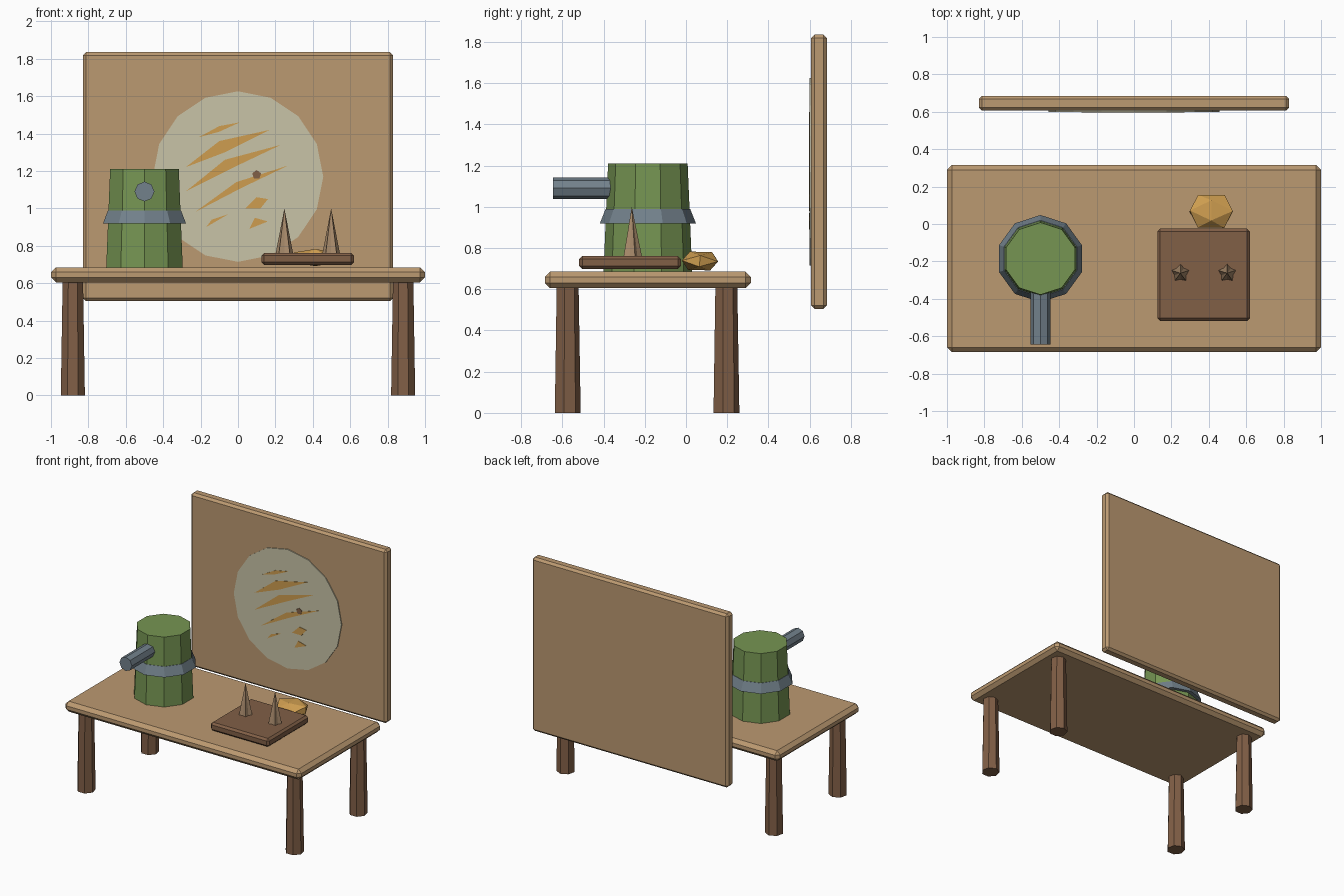
import bpy, bmesh, math
from mathutils import Matrix, Vector

cube = bpy.data.objects.get("Cube")
if cube:
    bpy.data.objects.remove(cube, do_unlink=True)


def material(name, rgb):
    m = bpy.data.materials.new(name)
    m.use_nodes = True
    col = (*rgb, 1)
    m.diffuse_color = col
    m.node_tree.nodes["Principled BSDF"].inputs["Base Color"].default_value = col
    return m


TAN = material("tan wood", (0.50, 0.32, 0.165))
BROWN = material("dark wood", (0.22, 0.115, 0.062))
GREEN = material("green paint", (0.18, 0.30, 0.085))
STEEL = material("blue grey metal", (0.17, 0.22, 0.26))
CREAM = material("cream paint", (0.58, 0.55, 0.39))
GOLD = material("gold", (0.62, 0.34, 0.08))
SPIKE = material("pale spike", (0.40, 0.26, 0.15))


def finish(name, bm, mat):
    bmesh.ops.recalc_face_normals(bm, faces=bm.faces)
    me = bpy.data.meshes.new(name)
    bm.to_mesh(me)
    bm.free()
    me.materials.append(mat)
    ob = bpy.data.objects.new(name, me)
    bpy.context.collection.objects.link(ob)
    return ob


def box(name, lo, hi, bevel, mat):
    lo, hi = Vector(lo), Vector(hi)
    bm = bmesh.new()
    bmesh.ops.create_cube(bm, size=1, matrix=Matrix.Translation((lo + hi) / 2)
                          @ Matrix.Diagonal((*(hi - lo), 1)))
    bmesh.ops.bevel(bm, geom=bm.edges[:], offset=bevel, segments=1, affect='EDGES')
    return finish(name, bm, mat)


def loft(name, bottom, top, mat):
    """Solid between two matching rings of points."""
    bm = bmesh.new()
    a = [bm.verts.new(p) for p in bottom]
    b = [bm.verts.new(p) for p in top]
    bm.faces.new(a)
    bm.faces.new(b)
    for i in range(len(a)):
        j = (i + 1) % len(a)
        bm.faces.new((a[i], a[j], b[j], b[i]))
    return finish(name, bm, mat)


def ring(n, r, x, y, z):
    """Horizontal polygon with a corner towards +y."""
    return [(x + r * math.sin(math.tau * i / n), y + r * math.cos(math.tau * i / n), z)
            for i in range(n)]


def post(name, n, x, y, z0, r0, z1, r1, mat):
    return loft(name, ring(n, r0, x, y, z0), ring(n, r1, x, y, z1), mat)


def plate(name, points, y0, y1, mat):
    """Polygon in x and z, extruded along y."""
    return loft(name, [(x, y0, z) for x, z in points],
                [(x, y1, z) for x, z in points], mat)


def upright(n, r, x, z):
    return [(px, pz) for px, pz, _ in ring(n, r, x, z, 0)]


# Table
box("table_top", (-1, -0.685, 0.605), (1, 0.315, 0.685), 0.026, TAN)
for side, x in (("left", 0.883), ("right", -0.883)):
    for end, y in (("front", -0.577), ("back", 0.193)):
        post(f"{end}_{side}_leg", 7, x, y, 0, 0.066, 0.61, 0.056, BROWN)

# Upright board with its round target
box("back_board", (-0.83, 0.607, 0.505), (0.83, 0.685, 1.835), 0.017, TAN)
plate("target_disc", upright(16, 0.456, 0, 1.17), 0.600, 0.608, CREAM)

# Worn paint streaks on the target
streaks = [
    [(-0.21, 1.38), (-0.1, 1.44), (0.01, 1.46), (-0.1, 1.41)],
    [(-0.28, 1.22), (-0.1, 1.36), (0.17, 1.42), (-0.07, 1.30)],
    [(-0.28, 1.09), (-0.07, 1.26), (0.23, 1.34), (0.02, 1.24)],
    [(-0.23, 0.98), (-0.01, 1.14), (0.27, 1.23), (0.02, 1.11)],
    [(-0.17, 0.90), (-0.14, 0.94), (-0.05, 0.97)],
    [(0.04, 1.00), (0.10, 1.06), (0.16, 1.05), (0.12, 1.00)],
    [(0.06, 0.89), (0.09, 0.95), (0.16, 0.93)],
]
for i, pts in enumerate(streaks):
    plate(f"paint_streak_{i + 1}", pts, 0.597, 0.602, GOLD)
plate("target_mark", upright(5, 0.025, 0.1, 1.18), 0.596, 0.602, BROWN)

# Green drum with a flared band and a side barrel
DX, DY = -0.5, -0.185
post("drum", 10, DX, DY, 0.685, 0.215, 1.21, 0.193, GREEN)
post("drum_band", 10, DX, DY, 0.92, 0.233, 0.99, 0.205, STEEL)
plate("barrel", upright(8, 0.053, DX, 1.09), -0.645, -0.3, STEEL)

# Tray with two spikes
box("tray", (0.125, -0.518, 0.698), (0.62, -0.025, 0.762), 0.015, BROWN)
for side, x in (("right", 0.248), ("left", 0.498)):
    base = [p for pair in zip(ring(10, 0.05, x, -0.263, 0.755)[::2],
                              ring(10, 0.034, x, -0.263, 0.755)[1::2]) for p in pair]
    bm = bmesh.new()
    foot = [bm.verts.new(p) for p in base]
    tip = bm.verts.new((x, -0.263, 1.0))
    bm.faces.new(foot)
    for i, v in enumerate(foot):
        bm.faces.new((v, foot[(i + 1) % len(foot)], tip))
    finish(f"{side}_spike", bm, SPIKE)

# Gold nugget
bm = bmesh.new()
bmesh.ops.create_icosphere(bm, subdivisions=1, radius=1,
                           matrix=Matrix.Translation((0.413, 0.068, 0.737))
                           @ Matrix.Diagonal((0.135, 0.103, 0.052, 1))
                           @ Matrix.Rotation(0.5, 4, 'X') @ Matrix.Rotation(0.3, 4, 'Z'))
finish("gold_nugget", bm, GOLD)
